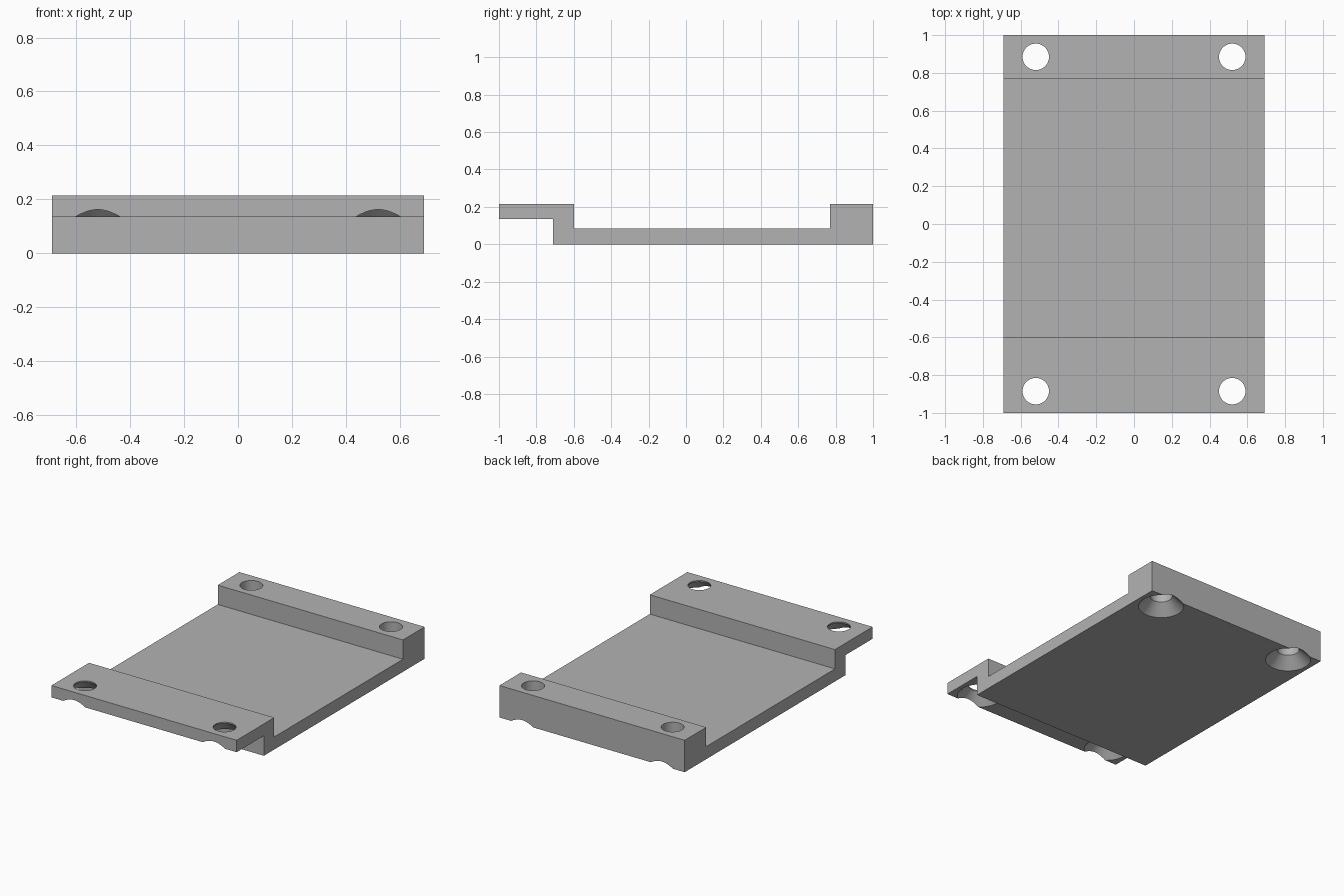
import bpy
import bmesh

cube = bpy.data.objects.get("Cube")
if cube:
    bpy.data.objects.remove(cube, do_unlink=True)

HALF_WIDTH = 0.69
HOLE_X, HOLE_Y = 0.52, 0.885
HOLE_R, SINK_R = 0.07, 0.142
SINK_DEPTH = SINK_R - HOLE_R
LIP_Z, TOP_Z = 0.135, 0.215

grey = bpy.data.materials.new("light grey")
grey.use_nodes = True
colour = (0.45, 0.45, 0.45, 1)
grey.diffuse_color = colour
grey.node_tree.nodes["Principled BSDF"].inputs["Base Color"].default_value = colour


def add_object(name, bm):
    bmesh.ops.recalc_face_normals(bm, faces=bm.faces)
    mesh = bpy.data.meshes.new(name)
    bm.to_mesh(mesh)
    bm.free()
    mesh.materials.append(grey)
    obj = bpy.data.objects.new(name, mesh)
    bpy.context.collection.objects.link(obj)
    return obj


def countersunk_cutter(name, x, y, base):
    """Straight drill with a 45 degree flare opening at the underside."""
    over = 0.02
    rings = [(SINK_R + over, base - over),
             (HOLE_R, base + SINK_DEPTH),
             (HOLE_R, TOP_Z + over)]
    bm = bmesh.new()
    loops = []
    for radius, z in rings:
        ring = bmesh.ops.create_circle(bm, segments=64, radius=radius)["verts"]
        for v in ring:
            v.co.x += x
            v.co.y += y
            v.co.z = z
        loops.append(ring)
    for low, high in zip(loops, loops[1:]):
        for i in range(len(low)):
            j = (i + 1) % len(low)
            bm.faces.new((low[i], low[j], high[j], high[i]))
    bm.faces.new(loops[0])
    bm.faces.new(loops[-1])
    return add_object(name, bm)


# Tray: stepped side profile extruded across the width
profile = [(-1, LIP_Z), (-0.71, LIP_Z), (-0.71, 0), (1, 0), (1, TOP_Z),
           (0.77, TOP_Z), (0.77, 0.085), (-0.6, 0.085), (-0.6, TOP_Z), (-1, TOP_Z)]
bm = bmesh.new()
side = bm.faces.new([bm.verts.new((-HALF_WIDTH, y, z)) for y, z in profile])
extruded = bmesh.ops.extrude_face_region(bm, geom=[side])["geom"]
bmesh.ops.translate(bm, vec=(2 * HALF_WIDTH, 0, 0),
                    verts=[g for g in extruded if isinstance(g, bmesh.types.BMVert)])
tray = add_object("mounting_tray", bm)

# Countersunk screw holes, one in each corner
cutters = []
for row, y, base in (("front", -HOLE_Y, LIP_Z), ("back", HOLE_Y, 0)):
    for label, x in (("right", -HOLE_X), ("left", HOLE_X)):
        cutter = countersunk_cutter(f"{row}_{label}_hole_cutter", x, y, base)
        cutter.hide_render = True
        cutters.append(cutter)
        cut = tray.modifiers.new(cutter.name, "BOOLEAN")
        cut.operation = "DIFFERENCE"
        cut.solver = "EXACT"
        cut.object = cutter

bpy.ops.object.select_all(action="DESELECT")
tray.select_set(True)
bpy.context.view_layer.objects.active = tray
for name in [m.name for m in tray.modifiers]:
    bpy.ops.object.modifier_apply(modifier=name)
for cutter in cutters:
    bpy.data.objects.remove(cutter, do_unlink=True)

bpy.ops.object.shade_smooth_by_angle()
